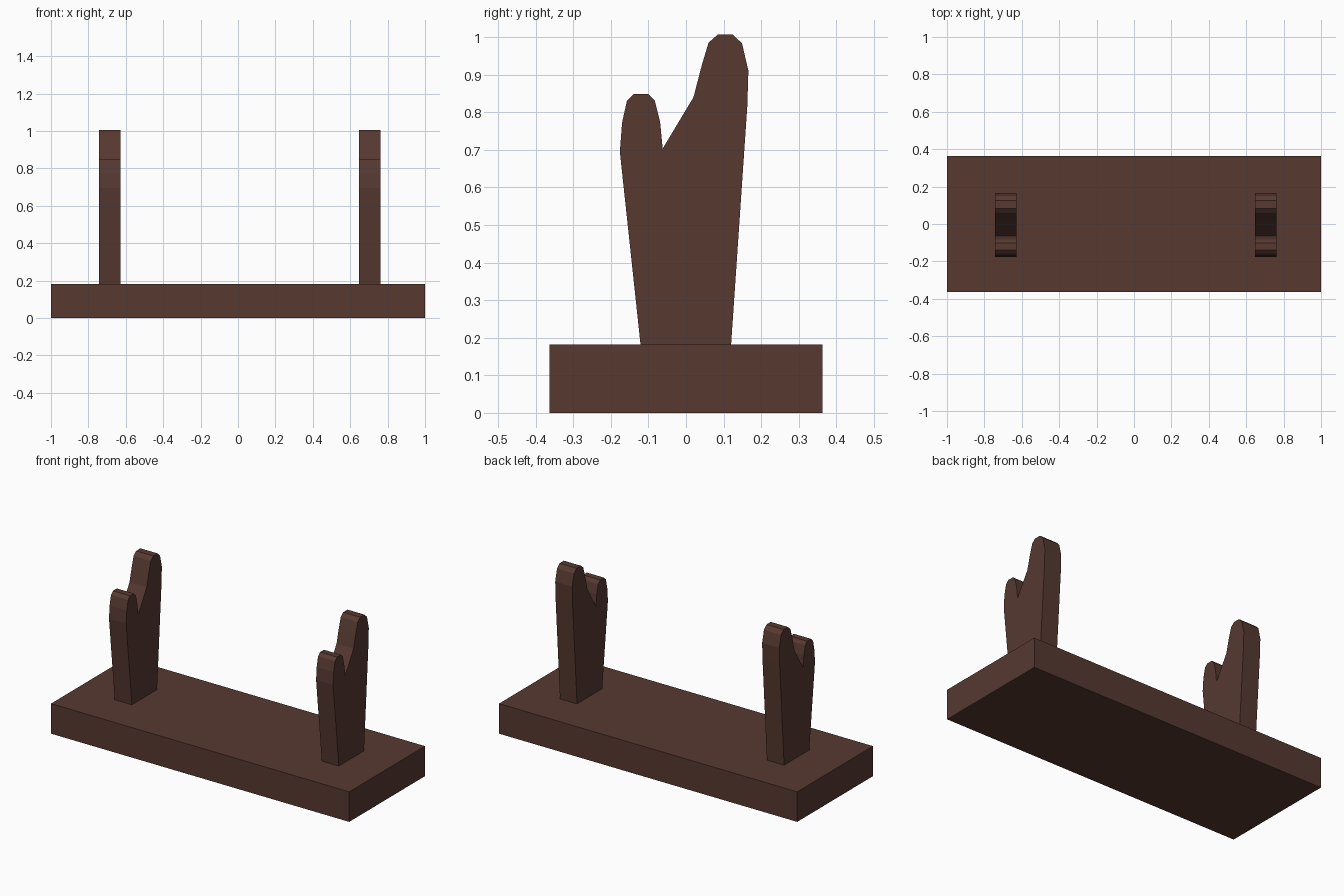
import bpy, bmesh

if "Cube" in bpy.data.objects:
    bpy.data.objects.remove(bpy.data.objects["Cube"])

wood = bpy.data.materials.new("dark_wood")
wood.diffuse_color = (0.095, 0.041, 0.031, 1)
wood.use_nodes = True
wood.node_tree.nodes["Principled BSDF"].inputs["Base Color"].default_value = wood.diffuse_color


def extrude_x(name, profile, x0, x1):
    """Solid made by extruding a (y, z) outline from x0 to x1."""
    bm = bmesh.new()
    face = bm.faces.new([bm.verts.new((x0, y, z)) for y, z in profile])
    result = bmesh.ops.extrude_face_region(bm, geom=[face])
    moved = [v for v in result["geom"] if isinstance(v, bmesh.types.BMVert)]
    bmesh.ops.translate(bm, vec=(x1 - x0, 0, 0), verts=moved)
    bmesh.ops.recalc_face_normals(bm, faces=bm.faces[:])
    mesh = bpy.data.meshes.new(name)
    bm.to_mesh(mesh)
    bm.free()
    mesh.materials.append(wood)
    obj = bpy.data.objects.new(name, mesh)
    bpy.context.collection.objects.link(obj)
    return obj


# Flat rectangular base
D, H = 0.363, 0.182
extrude_x("base", [(-D, 0), (D, 0), (D, H), (-D, H)], -1, 1)

# Forked uprights: short front prong, notch, tall back prong
fork = [
    (-0.121, H), (-0.176, 0.695), (-0.170, 0.772), (-0.157, 0.831),
    (-0.138, 0.849), (-0.101, 0.849), (-0.083, 0.831), (-0.069, 0.775),
    (-0.062, 0.703), (0.020, 0.840), (0.042, 0.925), (0.060, 0.985),
    (0.084, 1.006), (0.125, 1.006), (0.149, 0.983), (0.166, 0.910),
    (0.163, 0.815), (0.120, H),
]
for name, x0, x1 in (("left_upright", -0.742, -0.627),
                     ("right_upright", 0.647, 0.761)):
    extrude_x(name, fork, x0, x1)
